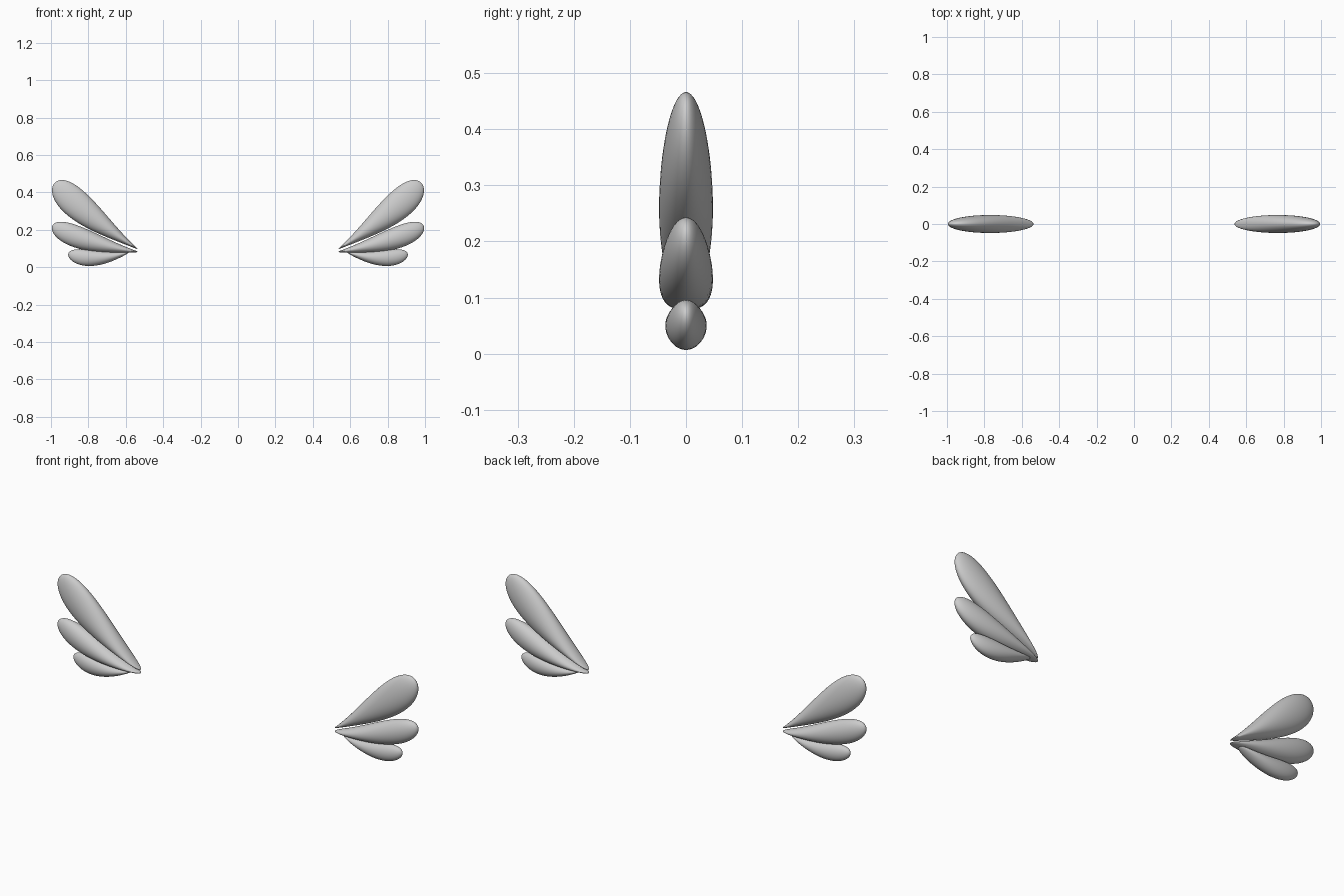
import bpy, bmesh, math
from mathutils import Vector

if "Cube" in bpy.data.objects:
    bpy.data.objects.remove(bpy.data.objects["Cube"])


def feather(name, root, tip, width, depth, sag, taper, side):
    """Ellipsoid stretched from root to tip, fattened toward the tip and bowed down."""
    bm = bmesh.new()
    bmesh.ops.create_uvsphere(bm, u_segments=40, v_segments=32, radius=1)
    a, b = Vector(root), Vector(tip)
    mid, half = (a + b) / 2, (b - a) / 2
    normal = Vector((-half.y, half.x)).normalized()
    for v in bm.verts:
        p, q, u = v.co.x, v.co.y, v.co.z
        off = p * width * (1 + taper * u) - sag * (1 - u * u)
        c = mid + half * u + normal * off
        v.co = (c.x * side, q * depth, c.y)
    bmesh.ops.recalc_face_normals(bm, faces=bm.faces)
    for f in bm.faces:
        f.smooth = True
    mesh = bpy.data.meshes.new(name)
    bm.to_mesh(mesh)
    bm.free()
    bpy.context.collection.objects.link(bpy.data.objects.new(name, mesh))


# Three feathers per wing: root (x, z), tip (x, z), width, depth, sag, taper
feathers = {
    "upper_feather": ((0.538, 0.098), (0.983, 0.448), 0.063, 0.048, 0.016, 0.82),
    "middle_feather": ((0.537, 0.082), (0.994, 0.218), 0.049, 0.048, 0.018, 0.72),
    "lower_feather": ((0.58, 0.082), (0.908, 0.066), 0.038, 0.037, 0.024, 0.65),
}
for label, side in (("right", 1), ("left", -1)):
    for name, spec in feathers.items():
        feather(f"{label}_{name}", *spec, side)
